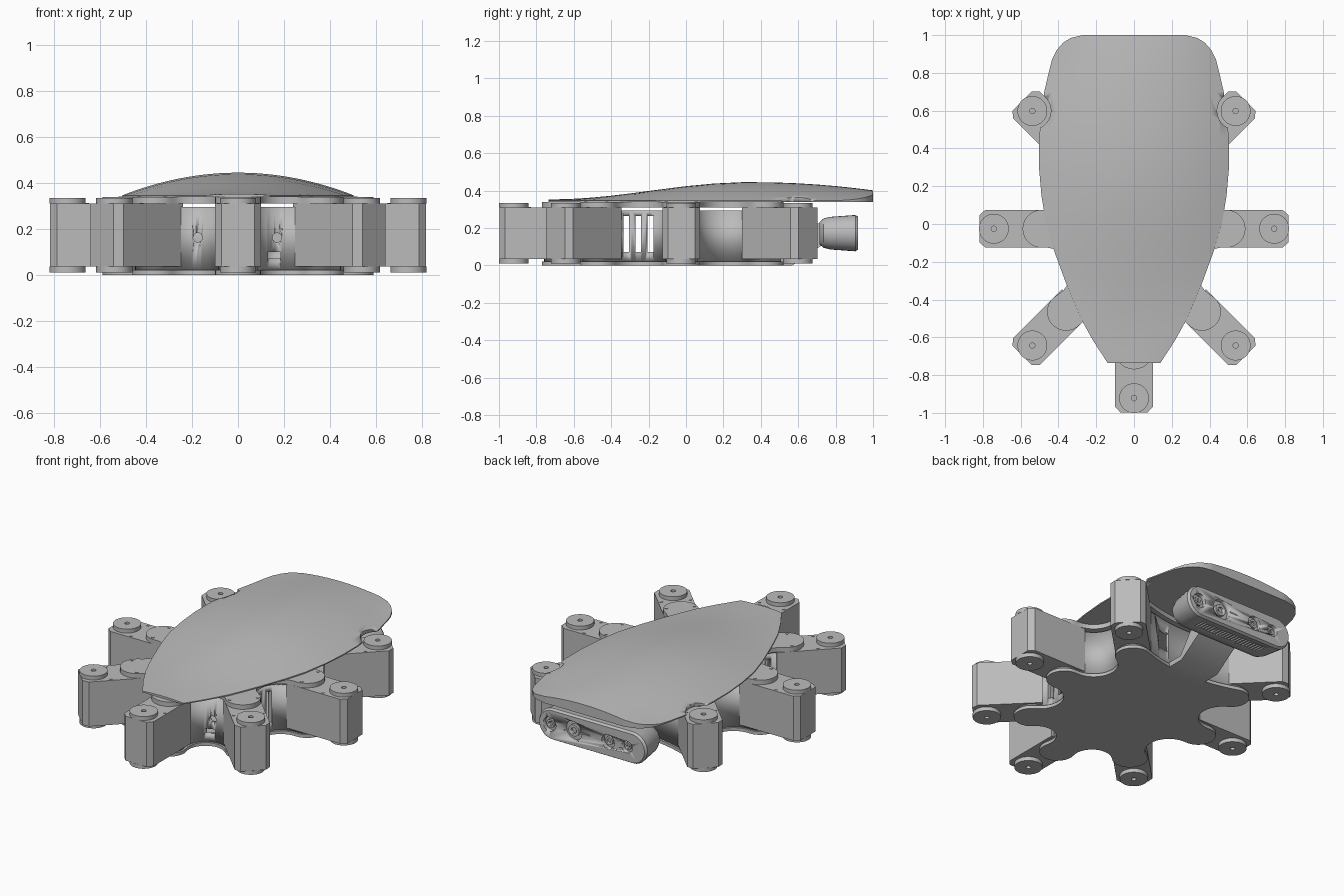
import bpy, bmesh, math
from math import sin, cos, pi, atan2, hypot
from mathutils import Vector, Matrix

if "Cube" in bpy.data.objects:
    bpy.data.objects.remove(bpy.data.objects["Cube"])

grey = bpy.data.materials.new("plain_grey")
grey.use_nodes = True
grey.diffuse_color = (0.5, 0.5, 0.5, 1)
grey.node_tree.nodes["Principled BSDF"].inputs["Base Color"].default_value = (0.5, 0.5, 0.5, 1)


def make(name, bm, smooth=True):
    bmesh.ops.recalc_face_normals(bm, faces=bm.faces)
    mesh = bpy.data.meshes.new(name)
    bm.to_mesh(mesh)
    bm.free()
    ob = bpy.data.objects.new(name, mesh)
    bpy.context.collection.objects.link(ob)
    mesh.materials.append(grey)
    if smooth:
        bpy.ops.object.select_all(action='DESELECT')
        ob.select_set(True)
        bpy.context.view_layer.objects.active = ob
        bpy.ops.object.shade_smooth_by_angle(angle=math.radians(35))
    return ob


def prism(name, pts, z0, z1, matrix=Matrix(), cap=True):
    """Extrude a flat outline from z0 to z1; without caps it is a ribbon."""
    bm = bmesh.new()
    low = [bm.verts.new((x, y, z0)) for x, y in pts]
    high = [bm.verts.new((x, y, z1)) for x, y in pts]
    for i in range(len(pts)):
        j = (i + 1) % len(pts)
        bm.faces.new((low[i], low[j], high[j], high[i]))
    if cap:
        bm.faces.new(low[::-1])
        bm.faces.new(high)
    bm.transform(matrix)
    return make(name, bm)


def circle(r, cx=0, cy=0, n=40):
    return [(cx + r * cos(2 * pi * i / n), cy + r * sin(2 * pi * i / n)) for i in range(n)]


def rect(x0, x1, y0, y1):
    return [(x0, y0), (x1, y0), (x1, y1), (x0, y1)]


def cut(target, cutters):
    for c in cutters:
        c.hide_render = True
        c.hide_set(True)
        m = target.modifiers.new("cut", 'BOOLEAN')
        m.operation, m.solver, m.object = 'DIFFERENCE', 'EXACT', c


# Hip pivots, counter-clockwise from the front, with their outward angles
PIVOTS = [(0, -.67, -90), (.36, -.465, -45), (.49, -.025, 0), (.36, .42, 45),
          (-.36, .42, 135), (-.49, -.025, 180), (-.36, -.465, 225)]
LOBE = 0.1


def arc(c, r, a0, a1, n):
    return [(c.x + r * cos(a0 + (a1 - a0) * i / n), c.y + r * sin(a0 + (a1 - a0) * i / n))
            for i in range(n + 1)]


def outline(off):
    """Round lobes at the pivots joined by tangent hollow arcs, inset by off."""
    P = [Vector(p[:2]) for p in PIVOTS]
    n = len(P)
    centres = []
    for i in range(n):
        a, b = P[i], P[(i + 1) % n]
        d = (b - a).normalized()
        centres.append((a + b) / 2 + Vector((d.y, -d.x)) * (1.0 if i == 3 else 0.05))
    pts = []
    for i in range(n):
        before, after = centres[i - 1], centres[i]
        v0, v1 = before - P[i], after - P[i]
        a0, a1 = atan2(v0.y, v0.x), atan2(v1.y, v1.x)
        a1 += 2 * pi if a1 < a0 else 0
        pts += arc(P[i], LOBE - off, a0, a1, 16)
        w0, w1 = P[i] - after, P[(i + 1) % n] - after
        b0, b1 = atan2(w0.y, w0.x), atan2(w1.y, w1.x)
        b1 -= 2 * pi if b1 > b0 else 0
        pts += arc(after, w0.length - LOBE + off, b0, b1, 16)[1:-1]
    return pts


# Chassis: two plates and a hollow wall with openings
prism("bottom_plate", outline(0), 0, .02)
prism("top_plate", outline(0), .31, .338)
wall = prism("chassis_wall", outline(.012), .02, .294, cap=False)
solid = wall.modifiers.new("thickness", 'SOLIDIFY')
solid.thickness, solid.offset = .02, -1
holes = [prism("slot_cutter", rect(-.6, .6, y - .015, y + .015), .07, .265)
         for y in (-.32, -.255, -.19)]
to_y = Matrix.Rotation(pi / 2, 4, 'X')
for x in (-.175, .17):
    holes.append(prism("port_cutter", circle(.02, x, .162), .35, .75, to_y))
holes.append(prism("socket_cutter", rect(.13, .185, .07, .1), .35, .75, to_y))
holes.append(prism("window_cutter", rect(.13, .21, .1, .22), -.7, -.4, to_y))
cut(wall, holes)

# Tabs joining the wall to the top plate, near each hip
for px, py, deg in PIVOTS:
    for s in (-1, 1):
        m = Matrix.Translation((px, py, 0)) @ Matrix.Rotation(math.radians(deg), 4, 'Z')
        prism("wall_tab", rect(-.04, .02, s * .08 - .012, s * .08 + .012), .28, .312, m)

# Hip motors: chamfered case, outer horns, pivot screws
REACH = 0.252
case = [(-.07, -.1), (REACH + .045, -.1), (REACH + .076, -.072),
        (REACH + .076, .072), (REACH + .045, .1), (-.07, .1)]
for px, py, deg in PIVOTS:
    m = Matrix.Translation((px, py, 0)) @ Matrix.Rotation(math.radians(deg), 4, 'Z')
    prism("hip_motor_case", case, .035, .31, m)
    for name, z0, z1 in (("upper", .31, .334), ("lower", .011, .035)):
        horn = prism(name + "_horn", circle(.079, REACH), z0, z1, m)
        cut(horn, [prism("horn_hole_cutter", circle(.014, REACH, n=16), z0 - .05, z1 + .05, m)])
    for s in (-1, 1):
        prism("case_screw", circle(.009, REACH - .085, s * .083, 12), .305, .313, m)
        prism("plate_screw", circle(.009, .02, s * .08, 12), .33, .341, m)
        prism("lower_plate_screw", circle(.009, .02, s * .08, 12), -.0, .01, m)

# Domed shell: half-widths along the length, flat underside
STATIONS = [(-.735, .14), (-.62, .215), (-.5, .282), (-.4, .325), (-.3, .365), (-.15, .42),
            (0, .465), (.15, .49), (.3, .503), (.45, .503), (.58, .49), (.7, .475), (.8, .452),
            (.87, .434), (.92, .41), (.96, .375), (.985, .335), (1, .27)]


def ridge(y):
    if y > .35:
        return .445 - .105 * (y - .35) ** 2
    return .352 + .0465 * (1 + cos(pi * (.35 - y) / 1.085))


bm = bmesh.new()
COLS = 24
rows = []
for y, w in STATIONS:
    full = w if y < .85 else .445
    top, low = [], []
    for i in range(COLS + 1):
        x = w * (2 * i / COLS - 1)
        z = .346 + (ridge(y) - .346) * (1 - (x / full) ** 2)
        top.append(bm.verts.new((x, y, z)))
        low.append(bm.verts.new((x, y, .339)))
    rows.append((top, low))
for (t0, l0), (t1, l1) in zip(rows, rows[1:]):
    for i in range(COLS):
        bm.faces.new((t0[i], t0[i + 1], t1[i + 1], t1[i]))
        bm.faces.new((l0[i], l1[i], l1[i + 1], l0[i + 1]))
    for k in (0, COLS):
        bm.faces.new((t0[k], t1[k], l1[k], l0[k]))
for t, l in (rows[0], rows[-1]):
    for i in range(COLS):
        bm.faces.new((t[i], l[i], l[i + 1], t[i + 1]))
shell = make("shell", bm)
cut(shell, [prism("shell_notch_cutter", circle(.1, s * .54, .6), .3, .5) for s in (-1, 1)])


# Rear sensor bar: pill-shaped sections lofted backwards
def pill(hw, hh, n=14):
    right = [(hw - hh + hh * cos(a), hh * sin(a)) for a in
             (-pi / 2 + pi * i / n for i in range(n + 1))]
    return right + [(-x, -z) for x, z in right]


SENSOR_Z = .172
bm = bmesh.new()
loops = []
for y, hw, hh in ((.715, .3, .06), (.735, .335, .078), (.77, .35, .087),
                  (.905, .37, .097), (.92, .36, .088)):
    loops.append([bm.verts.new((x, y, SENSOR_Z + z)) for x, z in pill(hw, hh)])
for a, b in zip(loops, loops[1:]):
    for i in range(len(a)):
        j = (i + 1) % len(a)
        bm.faces.new((a[i], a[j], b[j], b[i]))
bm.faces.new(loops[0])
bm.faces.new(loops[-1])
bar = make("sensor_bar", bm)

# Recessed lenses in the sensor face
recesses = []
for x, r in ((.29, .043), (.13, .06), (-.11, .043), (-.24, .036)):
    recesses.append(prism("lens_cutter", circle(r, x, SENSOR_Z), -1, -.895, to_y))
    lens = prism("lens", circle(r * .6, x, SENSOR_Z), -.912, -.88, to_y)
    cut(lens, [prism("pupil_cutter", circle(r * .3, x, SENSOR_Z, 20), -1, -.9, to_y)])
for i in range(22):
    x = -.22 + i * .021
    recesses.append(prism("vent_cutter", rect(x - .005, x + .005, .80, .87), .05, .092))
cut(bar, recesses)

# Bracket from the chassis floor up to the sensor bar
side = [(.40, 0), (.57, 0), (.73, .11), (.73, .225), (.70, .225), (.56, .03), (.40, .03)]
to_x = Matrix(((0, 0, 1, 0), (1, 0, 0, 0), (0, 1, 0, 0), (0, 0, 0, 1)))
prism("sensor_bracket", side, -.13, .13, to_x)
